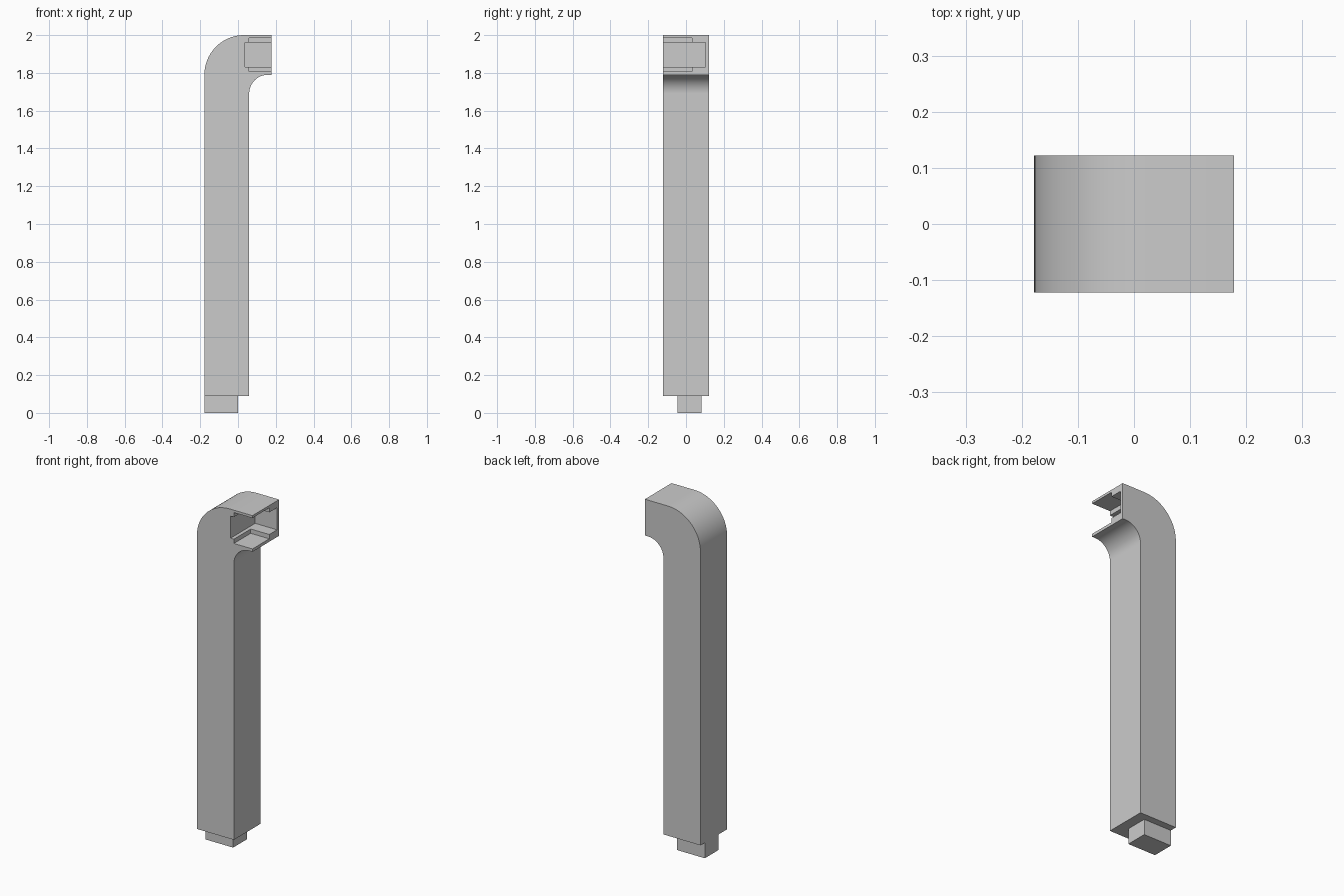
import bpy
import bmesh
from math import pi, sin, cos, radians
from mathutils import Vector

cube = bpy.data.objects.get("Cube")
if cube:
    bpy.data.objects.remove(cube, do_unlink=True)

HALF_X, HALF_Y, TOP = 0.178, 0.122, 2.0
COLUMN_X = 0.059      # inner side of the column
BASE_Z = 0.09         # underside of the column
ARM_Z = 1.79          # underside of the arm
OUTER_R, INNER_R = 0.21, 0.1

grey = bpy.data.materials.new("plain_grey")
grey.use_nodes = True
colour = (0.6, 0.6, 0.6, 1.0)
grey.diffuse_color = colour
grey.node_tree.nodes["Principled BSDF"].inputs["Base Color"].default_value = colour


def add_object(name, bm):
    bmesh.ops.recalc_face_normals(bm, faces=bm.faces)
    mesh = bpy.data.meshes.new(name)
    bm.to_mesh(mesh)
    bm.free()
    mesh.materials.append(grey)
    obj = bpy.data.objects.new(name, mesh)
    bpy.context.collection.objects.link(obj)
    return obj


def box(name, low, high):
    low, high = Vector(low), Vector(high)
    bm = bmesh.new()
    bmesh.ops.create_cube(bm, size=1)
    for v in bm.verts:
        v.co = (low + high) / 2 + v.co * (high - low)
    return add_object(name, bm)


def arc(cx, cz, r, start, end, steps=24):
    angles = [start + (end - start) * i / steps for i in range(steps + 1)]
    return [(cx + r * cos(a), cz + r * sin(a)) for a in angles]


# Bent column: side profile with rounded outer and inner corners
profile = [(-HALF_X, BASE_Z)]
profile += arc(OUTER_R - HALF_X, TOP - OUTER_R, OUTER_R, pi, pi / 2)
profile += [(HALF_X, TOP), (HALF_X, ARM_Z)]
profile += arc(COLUMN_X + INNER_R, ARM_Z - INNER_R, INNER_R, pi / 2, pi)
profile += [(COLUMN_X, BASE_Z)]

bm = bmesh.new()
face = bm.faces.new([bm.verts.new((x, -HALF_Y, z)) for x, z in profile])
extruded = bmesh.ops.extrude_face_region(bm, geom=[face])["geom"]
bmesh.ops.translate(bm, vec=(0, 2 * HALF_Y, 0),
                    verts=[g for g in extruded if isinstance(g, bmesh.types.BMVert)])
column = add_object("bent_column", bm)

# Stepped socket in the arm, open to the front and the end
cutters = [
    box("deep_socket_cutter", (0.038, -0.2, 1.832), (0.3, 0.103, 1.96)),
    box("wide_socket_cutter", (0.059, -0.2, 1.807), (0.3, 0.032, 1.986)),
]
bpy.context.view_layer.objects.active = column
column.select_set(True)
for cutter in cutters:
    cutter.hide_render = True
    mod = column.modifiers.new("socket", "BOOLEAN")
    mod.operation = "DIFFERENCE"
    mod.solver = "EXACT"
    mod.object = cutter
    bpy.ops.object.modifier_apply(modifier=mod.name)
    bpy.data.objects.remove(cutter, do_unlink=True)
bpy.ops.object.shade_smooth_by_angle(angle=radians(30))

# Peg under the column
box("base_peg", (-HALF_X, -0.045, 0), (0, 0.082, BASE_Z))
